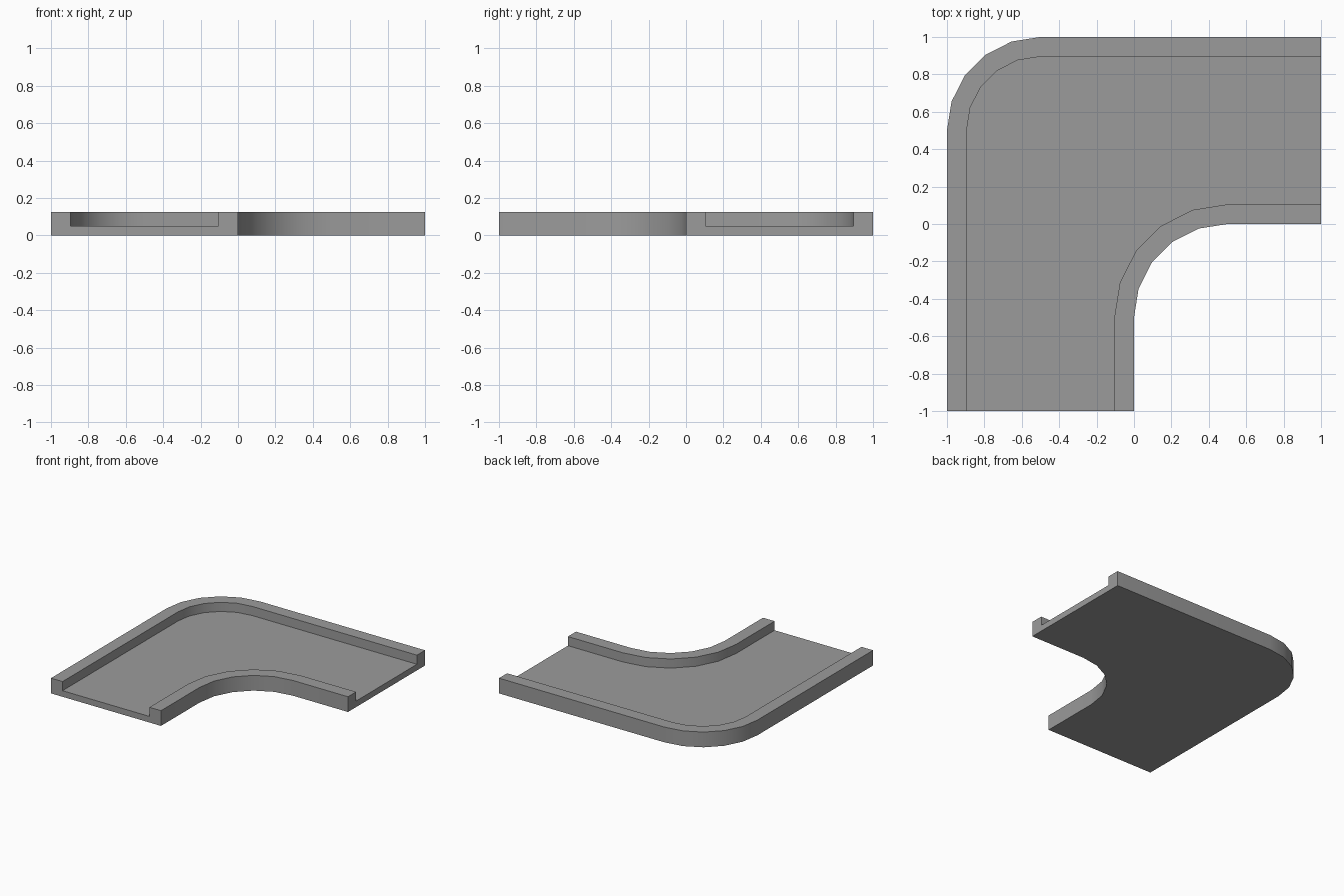
import bpy, bmesh, math

cube = bpy.data.objects.get("Cube")
if cube:
    bpy.data.objects.remove(cube, do_unlink=True)

HEIGHT, FLOOR, WALL, RADIUS, STEPS = 0.125, 0.05, 0.105, 0.5, 5

# Plain grey material
grey = bpy.data.materials.new("grey")
grey.use_nodes = True
colour = (0.33, 0.33, 0.33, 1)
grey.diffuse_color = colour
grey.node_tree.nodes["Principled BSDF"].inputs["Base Color"].default_value = colour


def rail(centre, radius):
    """Straight, quarter bend, straight: the path of one profile corner."""
    bend = []
    for i in range(STEPS + 1):
        a = math.pi / 2 * i / STEPS
        bend.append((-centre - radius * math.cos(a), centre + radius * math.sin(a)))
    return [(bend[0][0], -1)] + bend + [(1, bend[-1][1])]


# Rails along both faces of the outer and inner walls
outer = rail(0.5, RADIUS)
outer_lip = rail(0.5, RADIUS - WALL)
inner_lip = rail(-0.5, RADIUS + WALL)
inner = rail(-0.5, RADIUS)

# U-shaped channel section, swept along the rails
section = [(outer, 0), (outer, HEIGHT), (outer_lip, HEIGHT), (outer_lip, FLOOR),
           (inner_lip, FLOOR), (inner_lip, HEIGHT), (inner, HEIGHT), (inner, 0)]
bm = bmesh.new()
rows = [[bm.verts.new((*p, z)) for p in path] for path, z in section]
for k, row in enumerate(rows):
    following = rows[(k + 1) % len(rows)]
    for i in range(len(row) - 1):
        bm.faces.new((row[i], row[i + 1], following[i + 1], following[i]))

# Open ends of the channel
for end in (0, -1):
    bm.faces.new([row[end] for row in rows])
bmesh.ops.recalc_face_normals(bm, faces=bm.faces)

mesh = bpy.data.meshes.new("corner_channel")
bm.to_mesh(mesh)
bm.free()
mesh.materials.append(grey)
channel = bpy.data.objects.new("corner_channel", mesh)
bpy.context.collection.objects.link(channel)

# Smooth bends with crisp edges
bpy.ops.object.select_all(action="DESELECT")
channel.select_set(True)
bpy.context.view_layer.objects.active = channel
bpy.ops.object.shade_smooth_by_angle(angle=math.radians(30))
